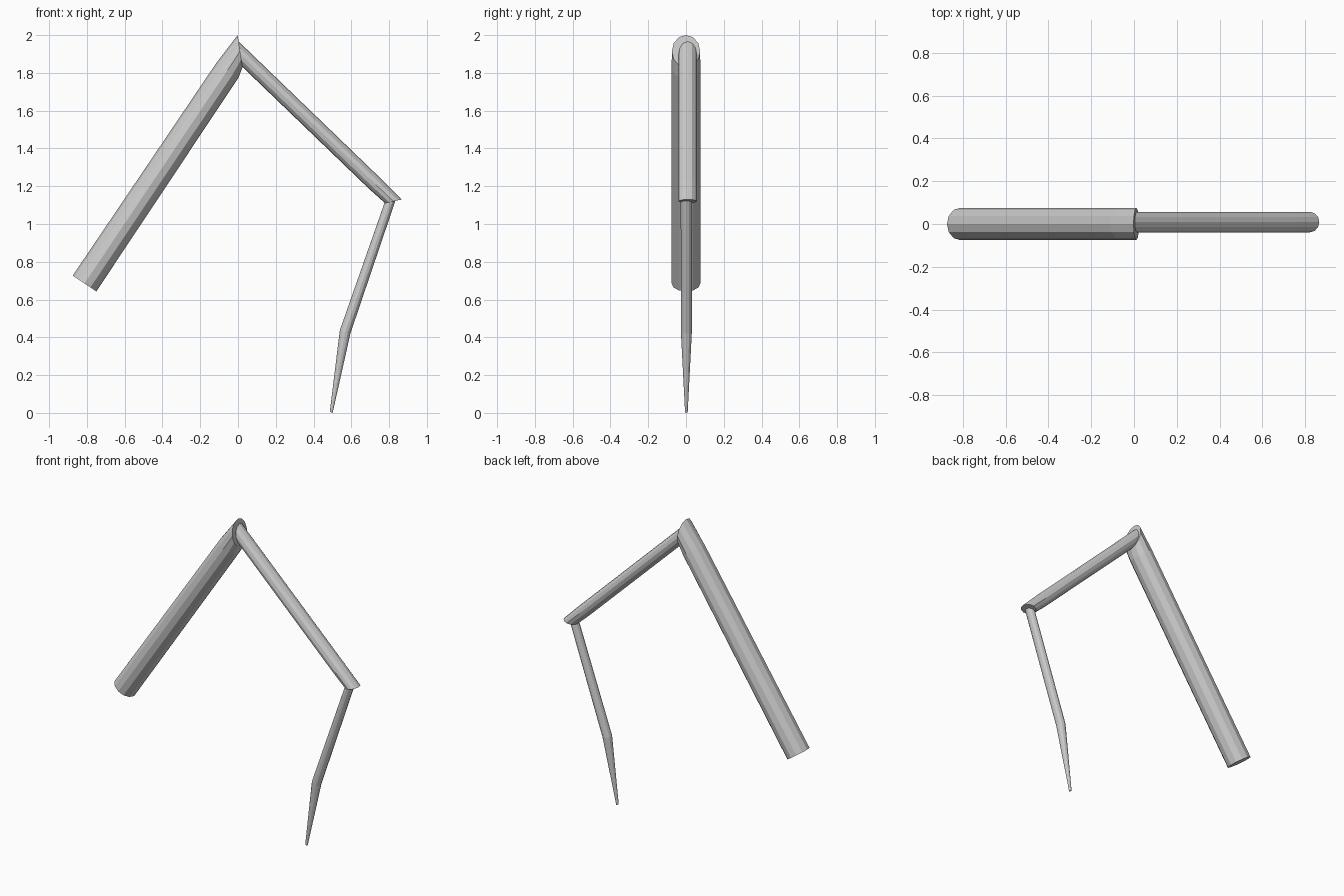
import bpy, bmesh, math

if "Cube" in bpy.data.objects:
    bpy.data.objects.remove(bpy.data.objects["Cube"])

SIDES = 12


def limb(name, rings):
    """Loft a closed limb through elliptical rings.
    Each ring: (x, z) of its two opposite points in profile, y centre, y radius."""
    bm = bmesh.new()
    loops = []
    for (x1, z1), (x2, z2), yc, ry in rings:
        loop = []
        for i in range(SIDES):
            a = 2 * math.pi * i / SIDES
            c, s = math.cos(a) / 2, math.sin(a)
            loop.append(bm.verts.new(((x1 + x2) / 2 + (x1 - x2) * c,
                                      yc + ry * s,
                                      (z1 + z2) / 2 + (z1 - z2) * c)))
        loops.append(loop)
    for a, b in zip(loops, loops[1:]):
        for i in range(SIDES):
            j = (i + 1) % SIDES
            bm.faces.new((a[i], a[j], b[j], b[i]))
    bm.faces.new(loops[0])
    bm.faces.new(loops[-1])
    bmesh.ops.recalc_face_normals(bm, faces=bm.faces)
    mesh = bpy.data.meshes.new(name)
    bm.to_mesh(mesh)
    bm.free()
    obj = bpy.data.objects.new(name, mesh)
    bpy.context.collection.objects.link(obj)
    return obj


# Thick upper segment, flaring into a near-vertical joint face
limb("upper_segment", [
    ((-0.875, 0.727), (-0.75, 0.643), 0.0, 0.076),
    ((-0.115, 1.852), (0.003, 1.775), 0.0, 0.076),
    ((-0.002, 2.0), (0.024, 1.83), 0.0, 0.075),
])

# Middle segment, ending in a slanted foot-joint face
limb("middle_segment", [
    ((0.004, 1.966), (0.023, 1.832), 0.009, 0.048),
    ((0.765, 1.232), (0.697, 1.183), 0.009, 0.048),
    ((0.867, 1.13), (0.779, 1.110), 0.009, 0.048),
])

# Slender lower segment with a bent, tapering claw
limb("lower_segment", [
    ((0.833, 1.122), (0.775, 1.110), 0.002, 0.030),
    ((0.595, 0.420), (0.539, 0.437), 0.002, 0.029),
    ((0.501, 0.0), (0.486, 0.006), 0.002, 0.007),
])
